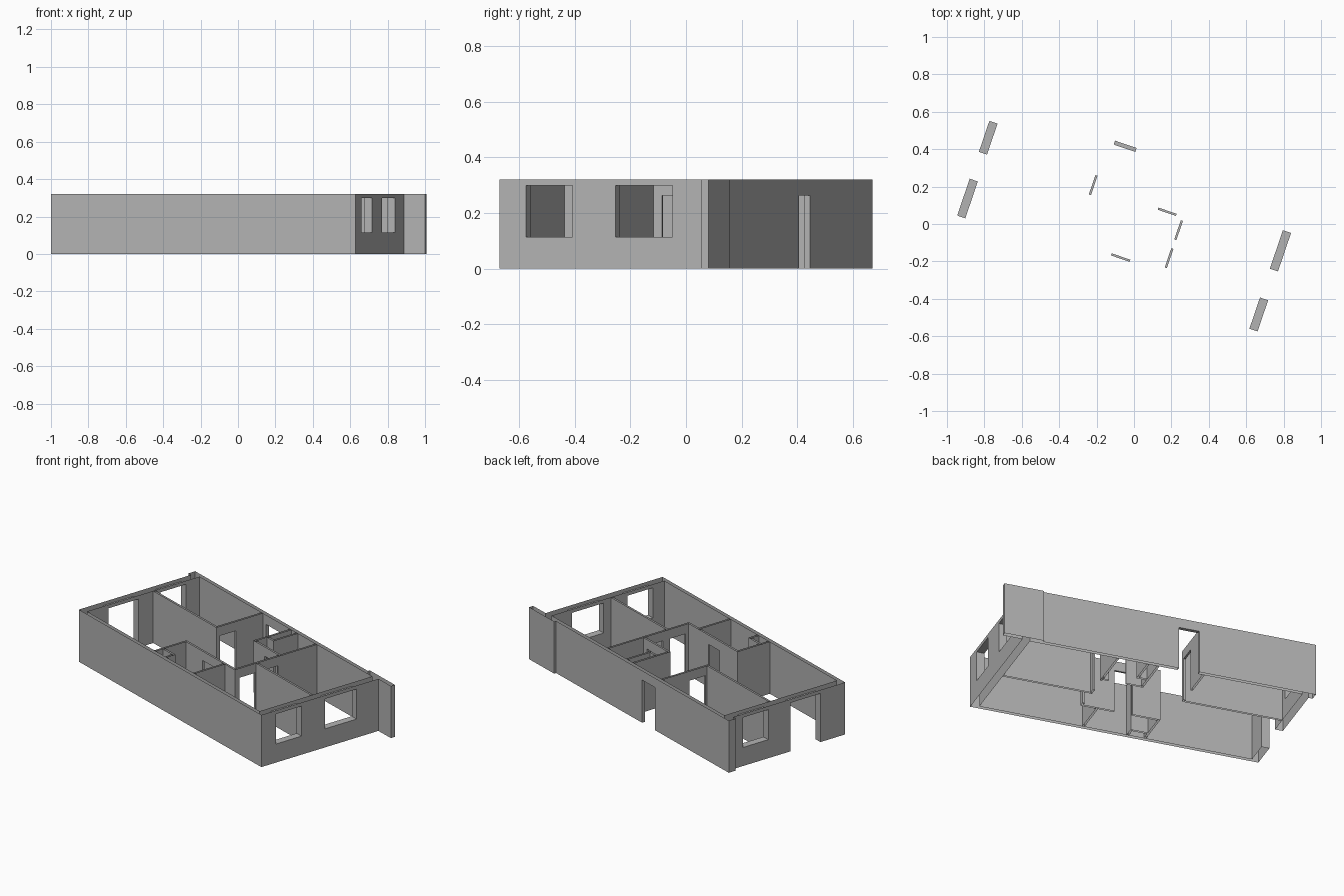
import bpy, bmesh
from math import radians
from itertools import product
from mathutils import Matrix

if "Cube" in bpy.data.objects:
    bpy.data.objects.remove(bpy.data.objects["Cube"], do_unlink=True)

HEIGHT = 0.32          # wall height
DOOR = (0, 0.262)      # door opening, bottom and top
WINDOW = (0.114, 0.298)
TALL = (0, 0.298)      # full height glazed opening
THIN = 0.012           # partition thickness

grey = bpy.data.materials.new("plaster_grey")
grey.use_nodes = True
colour = (0.45, 0.45, 0.45, 1)
grey.diffuse_color = colour
grey.node_tree.nodes["Principled BSDF"].inputs["Base Color"].default_value = colour

# The plan is drawn along its own axes from the front corner, then turned into place
PLACE = Matrix.Translation((0.628, -0.67, 0)) @ Matrix.Rotation(radians(-18.8), 4, "Z")


def inside(p, box):
    return all(box[2 * i] < p[i] < box[2 * i + 1] for i in range(3))


def build_walls(name, plan, openings):
    """Join wall rectangles, cut the openings, leave wall tops and bottoms open."""
    walls = [(*w, 0, HEIGHT) for w in plan]
    cuts = [(*rect, *span) for rect, span in openings]
    grid = [sorted({b[k] for b in walls + cuts for k in (2 * i, 2 * i + 1)})
            for i in range(3)]
    solid = set()
    for cell in product(*(range(len(g) - 1) for g in grid)):
        mid = [(g[c] + g[c + 1]) / 2 for g, c in zip(grid, cell)]
        if any(inside(mid, w) for w in walls) and not any(inside(mid, c) for c in cuts):
            solid.add(cell)
    bm = bmesh.new()
    for cell in solid:
        for axis, side in product(range(3), (0, 1)):
            near = list(cell)
            near[axis] += 2 * side - 1
            if tuple(near) in solid:
                continue
            level = grid[axis][cell[axis] + side]
            if axis == 2 and level in (0, HEIGHT):
                continue
            a, b = (axis + 1) % 3, (axis + 2) % 3
            corners = []
            for da, db in ((0, 0), (1, 0), (1, 1), (0, 1)):
                p = [0, 0, 0]
                p[axis] = level
                p[a] = grid[a][cell[a] + da]
                p[b] = grid[b][cell[b] + db]
                corners.append(bm.verts.new(p))
            bm.faces.new(corners if side else corners[::-1])
    bmesh.ops.remove_doubles(bm, verts=bm.verts[:], dist=0.0001)
    bmesh.ops.dissolve_limit(bm, angle_limit=radians(1),
                             verts=bm.verts[:], edges=bm.edges[:])
    bm.transform(PLACE)
    mesh = bpy.data.meshes.new(name)
    bm.to_mesh(mesh)
    bm.free()
    mesh.materials.append(grey)
    obj = bpy.data.objects.new(name, mesh)
    bpy.context.collection.objects.link(obj)


def along(v, u0, u1):
    """Partition running lengthwise."""
    return (u0, u1, v, v + THIN)


def across(u, v0, v1):
    """Partition running crosswise."""
    return (u, u + THIN, v0, v1)


# Main lines of the plan
LEFT, RIGHT = -1.72, 0
LEFT_IN, RIGHT_IN = -1.674, -0.046
FRONT_IN, BACK_IN, BACK = 0.022, 0.799, 0.821

# Outer shell with its end fin and corner post
build_walls("outer_walls", [
    (LEFT, RIGHT, 0, FRONT_IN),
    (LEFT, RIGHT, BACK_IN, BACK),
    (LEFT, LEFT_IN, 0, BACK),
    (RIGHT_IN, RIGHT, 0, BACK),
    (-0.118, 0.118, 0.807, 0.834),
    (-1.745, LEFT_IN, 0.773, BACK),
], [
    ((LEFT, LEFT_IN, 0.53, 0.705), WINDOW),
    ((LEFT, LEFT_IN, 0.17, 0.378), TALL),
    ((RIGHT_IN, RIGHT, 0.101, 0.277), WINDOW),
    ((RIGHT_IN, RIGHT, 0.44, 0.657), WINDOW),
    ((-1.05, -0.928, BACK_IN, BACK), DOOR),
])

# Partitions: bedrooms, hall, two bathrooms and their duct boxes
build_walls("partition_walls", [
    along(0.479, LEFT_IN, -1.078),
    across(-1.09, 0.479, BACK_IN),
    across(-0.58, 0.233, BACK_IN),
    along(0.379, -0.58, RIGHT_IN),
    along(0.233, -1.04, -0.568),
    across(-1.04, FRONT_IN, 0.245),
    across(-0.673, FRONT_IN, 0.245),
    along(0.073, -1.04, -0.926),
    across(-0.938, FRONT_IN, 0.085),
    along(0.545, -0.82, -0.568),
    across(-0.82, 0.545, BACK_IN),
    along(0.63, -0.82, -0.748),
    across(-0.76, 0.63, BACK_IN),
], [
    (across(-1.09, 0.503, 0.613), DOOR),
    (across(-0.58, 0.423, 0.532), DOOR),
    (across(-0.58, 0.265, 0.374), DOOR),
    (along(0.545, -0.715, -0.612), DOOR),
    (along(0.233, -0.873, -0.767), DOOR),
])
